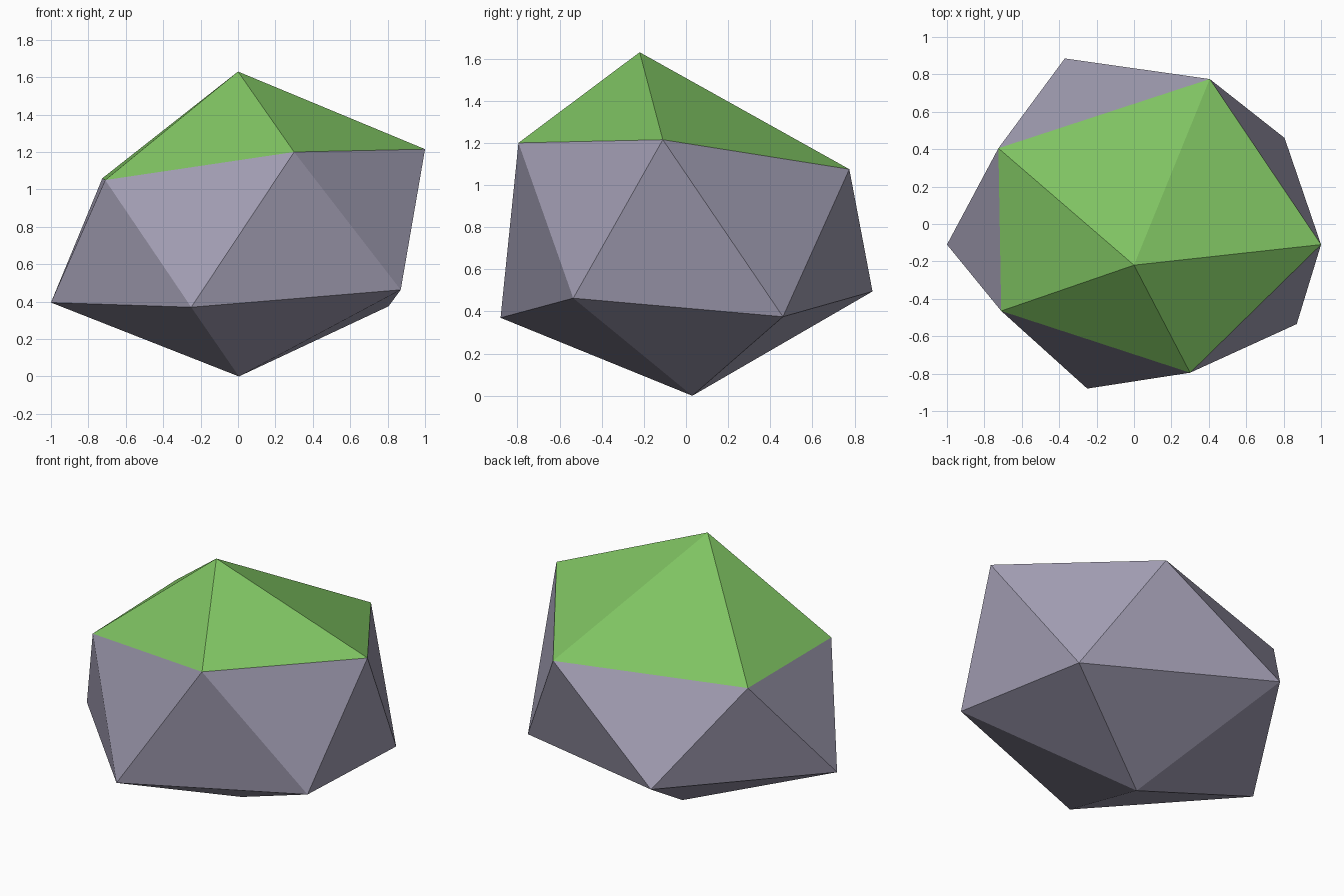
import bpy
import bmesh

if "Cube" in bpy.data.objects:
    bpy.data.objects.remove(bpy.data.objects["Cube"])


def make_material(name, colour):
    mat = bpy.data.materials.new(name)
    mat.diffuse_color = (*colour, 1.0)
    mat.use_nodes = True
    mat.node_tree.nodes["Principled BSDF"].inputs["Base Color"].default_value = mat.diffuse_color
    return mat


# Irregular boulder: a peak, two staggered rings of five corners, and a foot
PEAK = (0.0, -0.22, 1.63)
UPPER = [(1.0, -0.11, 1.215), (0.405, 0.775, 1.075), (-0.725, 0.405, 1.06),
         (-0.71, -0.465, 1.05), (0.30, -0.795, 1.20)]
LOWER = [(0.805, 0.46, 0.375), (-0.37, 0.885, 0.495), (-1.0, -0.11, 0.395),
         (-0.25, -0.88, 0.37), (0.87, -0.535, 0.463)]
FOOT = (0.005, 0.03, 0.0)

bm = bmesh.new()
peak, foot = bm.verts.new(PEAK), bm.verts.new(FOOT)
upper = [bm.verts.new(p) for p in UPPER]
lower = [bm.verts.new(p) for p in LOWER]

for i in range(5):
    j = (i + 1) % 5
    # Mossy cap
    bm.faces.new((peak, upper[i], upper[j])).material_index = 1
    # Stone sides and underside
    bm.faces.new((upper[i], lower[i], upper[j]))
    bm.faces.new((upper[j], lower[i], lower[j]))
    bm.faces.new((foot, lower[j], lower[i]))

bmesh.ops.recalc_face_normals(bm, faces=bm.faces[:])
mesh = bpy.data.meshes.new("mossy_rock")
bm.to_mesh(mesh)
bm.free()

mesh.materials.append(make_material("grey_stone", (0.36, 0.34, 0.45)))
mesh.materials.append(make_material("green_moss", (0.21, 0.54, 0.12)))
rock = bpy.data.objects.new("mossy_rock", mesh)
bpy.context.collection.objects.link(rock)
